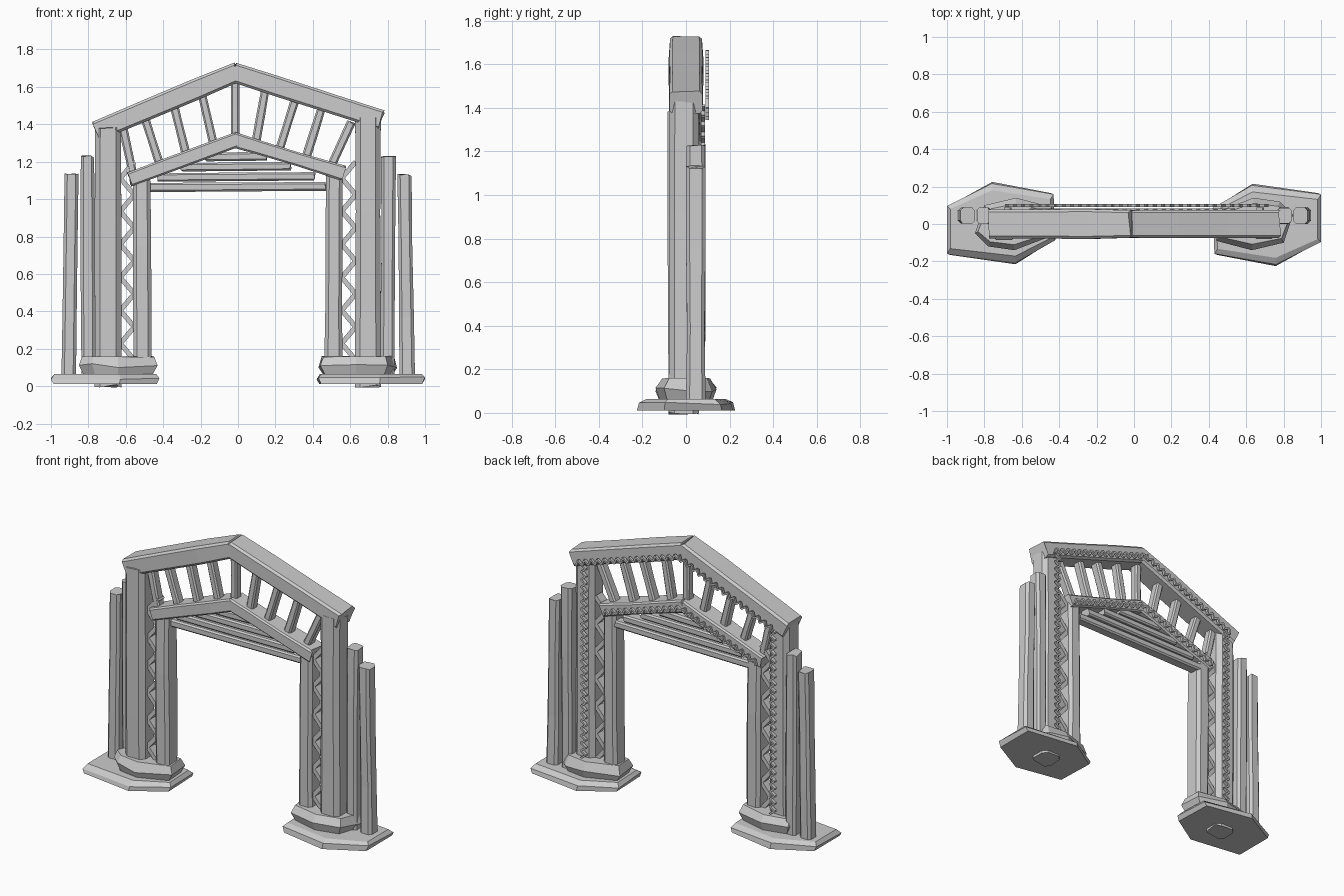
import bpy, bmesh, math, random
from mathutils import Vector

random.seed(4)
if "Cube" in bpy.data.objects:
    bpy.data.objects.remove(bpy.data.objects["Cube"])

stone = bpy.data.materials.new("pale_grey")
stone.use_nodes = True
GREY = (0.6, 0.6, 0.6, 1)
stone.diffuse_color = GREY
stone.node_tree.nodes["Principled BSDF"].inputs["Base Color"].default_value = GREY


def finish(name, bm):
    bmesh.ops.recalc_face_normals(bm, faces=bm.faces)
    mesh = bpy.data.meshes.new(name)
    bm.to_mesh(mesh)
    bm.free()
    mesh.materials.append(stone)
    ob = bpy.data.objects.new(name, mesh)
    bpy.context.collection.objects.link(ob)
    return ob


def loft(bm, rings):
    """Skin a list of point rings and cap both ends."""
    loops = [[bm.verts.new(p) for p in ring] for ring in rings]
    n = len(loops[0])
    for a, b in zip(loops, loops[1:]):
        for i in range(n):
            j = (i + 1) % n
            bm.faces.new((a[i], a[j], b[j], b[i]))
    bm.faces.new(loops[0])
    bm.faces.new(loops[-1])


def beam(bm, p0, p1, width, depth, cuts=(0, 1), chamfer=0.22, rough=0.0):
    """Hewn beam in an XZ plane: chamfered section, slightly uneven rings."""
    p0, p1 = Vector(p0), Vector(p1)
    along = (p1 - p0).normalized()
    side = along.cross(Vector((0, 1, 0))).normalized()
    back = Vector((0, 1, 0))
    w, d = width / 2, depth / 2
    c = chamfer * min(w, d) * 2
    section = []
    for sx, sy in ((1, 1), (-1, 1), (-1, -1), (1, -1)):
        pair = [(sx * w, sy * (d - c)), (sx * (w - c), sy * d)]
        section += pair if sx * sy > 0 else pair[::-1]
    if chamfer == 0:
        section = section[::2]
    rings = []
    for t in cuts:
        k = 1 + random.uniform(-rough, rough)
        q = 1 + random.uniform(-rough, rough)
        rings.append([p0.lerp(p1, t) + side * u * k + back * v * q
                      + along * random.uniform(-rough, rough) * 0.12 for u, v in section])
    loft(bm, rings)


def hewn(name, p0, p1, width, depth, cuts=(0, 0.3, 0.65, 1), chamfer=0.2, rough=0.07):
    bm = bmesh.new()
    beam(bm, p0, p1, width, depth, cuts, chamfer, rough)
    return finish(name, bm)


def zigzag(name, path, y, pitch, swing, thick, depth):
    """Row of short crossed bars following a path of (x, z) points."""
    bm = bmesh.new()
    for a, b in zip(path, path[1:]):
        a, b = Vector((a[0], y, a[1])), Vector((b[0], y, b[1]))
        off = (b - a).normalized().cross(Vector((0, 1, 0))) * swing / 2
        n = max(2, round((b - a).length / pitch))
        for i in range(n):
            s = 1 if i % 2 else -1
            beam(bm, a.lerp(b, i / n) + off * s, a.lerp(b, (i + 1) / n) - off * s,
                 thick, depth, chamfer=0)
    return finish(name, bm)


def slab(name, outline, layers, turn):
    """Rough stone: an outline scaled about its middle at several heights."""
    mid = sum((Vector(p) for p in outline), Vector((0, 0))) / len(outline)
    rings = []
    for z, sx, sy, wobble in layers:
        rings.append([((mid.x + (x - mid.x) * sx) * turn, (mid.y + (y - mid.y) * sy) * turn,
                       z + random.uniform(-wobble, wobble)) for x, y in outline])
    bm = bmesh.new()
    loft(bm, rings)
    return finish(name, bm)


FOOT = [(1, -0.1), (0.76, -0.225), (0.43, -0.165), (0.42, 0.09), (0.63, 0.215), (1, 0.165)]
BLOCK = [(0.85, 0.05), (0.80, -0.10), (0.63, -0.14), (0.44, -0.09),
         (0.43, 0.06), (0.64, 0.14), (0.78, 0.12)]

# Legs, one on each side
for side, s in (("left", 1), ("right", -1)):
    slab(side + "_foot_slab", FOOT,
         [(0.012, 0.95, 1, 0), (0.042, 1, 0.96, 0.008), (0.064, 0.94, 0.8, 0)], s)
    slab(side + "_foot_block", BLOCK,
         [(0.05, 0.85, 0.85, 0), (0.11, 1, 1, 0.015), (0.158, 0.92, 0.78, 0.003)], s)
    top = 1.43 if s > 0 else 1.38
    hewn(side + "_main_pillar", (s * 0.695, -0.01, 0), (s * 0.695, -0.01, top), 0.135, 0.14)
    top = 1.14 if s > 0 else 1.1
    hewn(side + "_inner_pillar", (s * 0.51, 0, 0.1), (s * 0.515, 0, top), 0.093, 0.12)
    hewn(side + "_tall_outer_post", (s * 0.80, 0.045, 0.05), (s * 0.805, 0.045, 1.225), 0.075, 0.085)
    hewn(side + "_short_outer_post", (s * 0.905, 0.045, 0.05), (s * 0.89, 0.045, 1.13), 0.078, 0.085)
    zigzag(side + "_lattice", [(s * 0.592, 0.14), (s * 0.592, 1.2)], 0.0, 0.088, 0.075, 0.026, 0.06)

# Roof beams and lower arch beams
RIDGE, CROWN = (-0.015, 0.0, 1.675), (-0.015, 0.0, 1.315)
for side, eave, spring in (("left", (0.765, 0, 1.425), (0.56, 0, 1.14)),
                           ("right", (-0.755, 0, 1.365), (-0.58, 0, 1.105))):
    hewn(side + "_roof_beam", eave, RIDGE, 0.108, 0.15, (0, 0.35, 0.7, 1.015), 0.12)
    hewn(side + "_arch_beam", spring, CROWN, 0.078, 0.13, (0, 0.4, 0.75, 1.015), 0.12)

# Fanned spokes between arch and roof
SPOKES = [(-0.56, 1.13, -0.615, 1.38), (-0.42, 1.19, -0.50, 1.44), (-0.28, 1.25, -0.345, 1.51),
          (-0.13, 1.29, -0.195, 1.57), (-0.015, 1.33, -0.015, 1.64), (0.095, 1.3, 0.145, 1.58),
          (0.22, 1.26, 0.305, 1.53), (0.36, 1.21, 0.445, 1.48), (0.49, 1.16, 0.605, 1.41)]
for i, (x0, z0, x1, z1) in enumerate(SPOKES):
    hewn(f"spoke_{i + 1}", (x0, 0, z0), (x1, 0, z1), 0.046, 0.06, (0, 0.5, 1))

# Gable planks beneath the arch
for i, half in enumerate((0.48, 0.42, 0.29, 0.16)):
    z = 1.062 + i * 0.054
    hewn(f"gable_plank_{i + 1}", (-half - 0.01, 0.02, z), (half - 0.01, 0.02, z + 0.006),
         0.046, 0.07, (0, 0.5, 1))

# Carved zigzag trim on the back
zigzag("roof_trim", [(-0.69, 1.36), (-0.015, 1.65), (0.72, 1.415)], 0.098, 0.024, 0.032, 0.011, 0.016)
zigzag("arch_trim", [(-0.56, 1.1), (-0.015, 1.31), (0.54, 1.135)], 0.075, 0.024, 0.032, 0.011, 0.016)
for side, s, top in (("left", 1, 1.41), ("right", -1, 1.36)):
    zigzag(side + "_pillar_trim", [(s * 0.675, 0.16), (s * 0.675, top)], 0.078, 0.024, 0.032, 0.011, 0.02)
